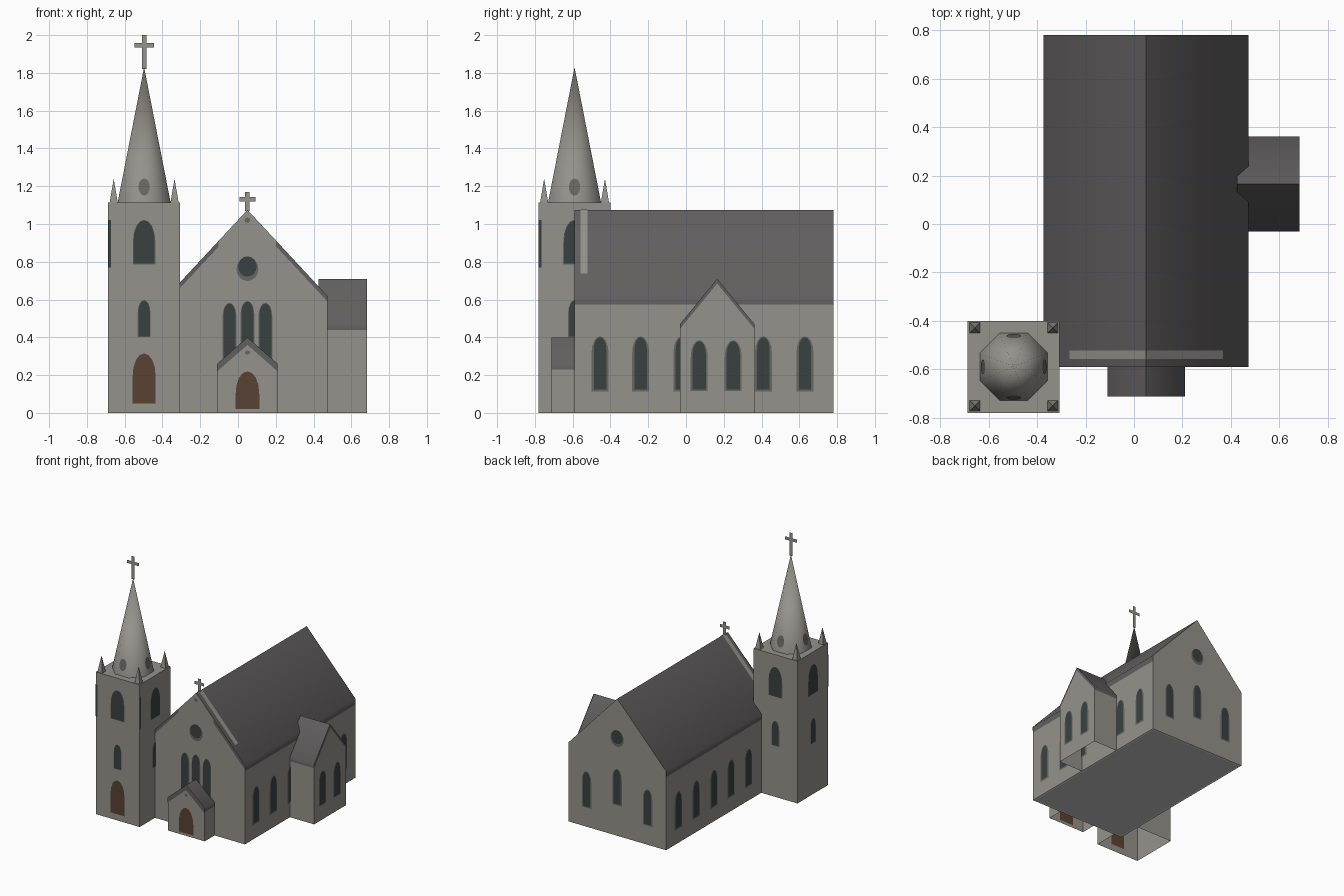
import bpy, bmesh, math
from mathutils import Vector

if "Cube" in bpy.data.objects:
    bpy.data.objects.remove(bpy.data.objects["Cube"])


def material(name, rgb):
    m = bpy.data.materials.new(name)
    m.diffuse_color = (*rgb, 1)
    m.use_nodes = True
    m.node_tree.nodes["Principled BSDF"].inputs["Base Color"].default_value = m.diffuse_color
    return m


STONE = material("stone", (0.295, 0.287, 0.257))
ROOF = material("slate", (0.120, 0.113, 0.113))
GLASS = material("dark_glass", (0.042, 0.051, 0.052))
FRAME = material("window_frame", (0.135, 0.133, 0.122))
DOOR = material("brown_door", (0.100, 0.055, 0.034))
FLOOR = material("pale_floor", (0.54, 0.54, 0.54))
RIM = material("white_floor_rim", (0.88, 0.87, 0.84))

Z = Vector((0, 0, 1))
FRONT, BACK = Vector((1, 0, 0)), Vector((-1, 0, 0))   # sideways direction of each wall
RIGHT, LEFT = Vector((0, 1, 0)), Vector((0, -1, 0))


def finish(name, bm, mats):
    me = bpy.data.meshes.new(name)
    bm.to_mesh(me)
    bm.free()
    for m in mats:
        me.materials.append(m)
    ob = bpy.data.objects.new(name, me)
    bpy.context.collection.objects.link(ob)
    return ob


def plate(name, outline, origin, u, mat, v=Z, lift=0.003):
    """Flat painted shape in the plane u, v, lifted off its wall."""
    n = u.cross(v).normalized()
    bm = bmesh.new()
    bm.faces.new([bm.verts.new(Vector(origin) + u * a + v * b + n * lift) for a, b in outline])
    return finish(name, bm, [mat])


def arch(w, z0, z1):
    """Slightly pointed arch outline."""
    h, rise = w / 2, min(w * 1.0, (z1 - z0) * 0.6)
    pts = [(-h, z0), (h, z0)]
    for i in range(9):
        t = math.pi * i / 8
        pts.append((h * math.cos(t), z1 - rise + rise * math.sin(t) ** 0.95))
    return pts


def oval(rx, rz, cz, n=16):
    return [(rx * math.cos(2 * math.pi * i / n), cz + rz * math.sin(2 * math.pi * i / n)) for i in range(n)]


def window(name, origin, u, w, z0, z1, rim=0.01):
    if rim:
        plate(name + "_frame", arch(w + 2 * rim, z0 - rim, z1 + rim / 2), origin, u, FRAME, lift=0.002)
    plate(name, arch(w, z0, z1), origin, u, GLASS, lift=0.004)


def door(name, origin, u, w, z0, z1):
    for side, lift in (("outside", 0.003), ("inside", -0.003)):
        plate(f"{name}_{side}", arch(w, z0, z1), origin, u, DOOR, lift=lift)


def house(name, origin, u, half, depth, band, eave, ridge, back=True, floor=False):
    """Gabled block; its gable faces outward and it runs inward by depth."""
    inward = Z.cross(u)
    prof = [(half, 0), (half, band), (half, eave), (0, ridge), (-half, eave), (-half, band), (-half, 0)]
    bm = bmesh.new()
    a = [bm.verts.new(Vector(origin) + u * x + Z * z) for x, z in prof]
    b = [bm.verts.new(v.co + inward * depth) for v in a]
    bm.faces.new(a)
    if back:
        bm.faces.new(b[::-1])
    for i in range(6):
        f = bm.faces.new((a[i], a[i + 1], b[i + 1], b[i]))
        f.material_index = int(min(v.co.z for v in f.verts) > band - 1e-5)
    if floor:
        f = bm.faces.new((a[0], b[0], b[6], a[6]))
    bmesh.ops.recalc_face_normals(bm, faces=bm.faces)
    if floor:   # pale underside with a white rim
        rim = bmesh.ops.inset_region(bm, faces=[f], thickness=0.02)["faces"]
        f.material_index = 2
        for g in rim:
            g.material_index = 3
    ob = finish(name, bm, [STONE, ROOF, FLOOR, RIM] if floor else [STONE, ROOF])
    bpy.ops.object.select_all(action='DESELECT')
    bpy.context.view_layer.objects.active = ob
    ob.select_set(True)
    bpy.ops.object.shade_smooth_by_angle(angle=math.radians(60))
    return ob


def gable_trim(name, origin, u, half, eave, ridge, t, start=0.0):
    """Dark edging under both slopes of a gable."""
    top = ridge - (ridge - eave) * start
    for s, side in ((1, "right"), (-1, "left")):
        pts = [(s * half * start, top), (s * half * start, top - t), (s * half, eave - t), (s * half, eave)]
        plate(f"{name}_{side}", pts[::s * -1], origin, u, ROOF)


def cross(name, origin, height, arm, t, bar):
    pts = [(t, 0), (t, bar - t), (arm, bar - t), (arm, bar + t), (t, bar + t), (t, height)]
    plate(name, pts + [(-x, z) for x, z in pts[::-1]], origin, FRONT, STONE, lift=0)


def cone(name, loc, r, h, sides, mat):
    bpy.ops.mesh.primitive_cone_add(vertices=sides, radius1=r, radius2=0, depth=h, end_fill_type='NOTHING',
                                    location=(loc[0], loc[1], loc[2] + h / 2), rotation=(0, 0, math.pi / sides))
    ob = bpy.context.object
    ob.name = name
    ob.data.materials.append(mat)
    return ob


# Nave, porch and side chapel
CX = 0.05
house("nave", (CX, -0.59, 0), FRONT, 0.423, 1.37, 0.573, 0.62, 1.075, floor=True)
house("porch", (CX, -0.712, 0), FRONT, 0.16, 0.122, 0.23, 0.26, 0.40, back=False)
house("side_chapel", (0.683, 0.165, 0), RIGHT, 0.197, 0.258, 0.44, 0.47, 0.71, back=False)
gable_trim("nave_trim", (CX, -0.59, 0), FRONT, 0.423, 0.62, 1.075, 0.03, 0.36)
gable_trim("porch_trim", (CX, -0.712, 0), FRONT, 0.16, 0.26, 0.40, 0.04)
gable_trim("chapel_trim", (0.683, 0.165, 0), RIGHT, 0.197, 0.47, 0.71, 0.025)

# Pale coping strip across the nave roof near the front
slope = (1.075 - 0.62) / 0.423
for s, u, side in ((1, RIGHT, "right"), (-1, LEFT, "left")):
    strip = [(-0.018, 0), (0.018, 0), (0.018, 0.315), (-0.018, 0.315)]
    plate("roof_coping_" + side, strip, (CX + s * 0.315, -0.54, 1.075 - 0.315 * slope), u, STONE,
          v=Vector((-s, 0, slope)))
cross("nave_cross", (CX, -0.55, 1.07), 0.10, 0.042, 0.012, 0.062)

# Nave side windows
for y in (-0.455, -0.24, -0.022, 0.41, 0.63):
    window("nave_window_right", (0.473, y, 0), RIGHT, 0.066, 0.125, 0.40, 0.012)
for y in (-0.24, -0.022, 0.19, 0.41, 0.63):
    window("nave_window_left", (-0.373, y, 0), LEFT, 0.066, 0.125, 0.40, 0.012)
for y in (0.07, 0.25):
    window("chapel_window", (0.683, y, 0), RIGHT, 0.07, 0.125, 0.38)

# Nave front and back windows
for dx, z0, z1 in ((-0.095, 0.29, 0.58), (0, 0.36, 0.59), (0.095, 0.29, 0.58)):
    window("front_lancet", (CX + dx, -0.59, 0), FRONT, 0.064, z0, z1, 0.005)
for dx, z0, z1 in ((-0.265, 0.16, 0.43), (0, 0.25, 0.52), (0.265, 0.16, 0.43)):
    window("back_window", (CX + dx, 0.78, 0), BACK, 0.062, z0, z1)
for y, u, end in ((-0.59, FRONT, "front"), (0.78, BACK, "back")):
    plate(f"{end}_round_window_frame", oval(0.058, 0.064, 0.762), (CX, y, 0), u, FRAME, lift=0.002)
    plate(f"{end}_round_window", oval(0.049, 0.054, 0.775), (CX, y, 0), u, GLASS, lift=0.004)
plate("gable_vent", oval(0.016, 0.014, 1.02, 8), (CX, -0.59, 0), FRONT, FRAME)
plate("porch_vent", oval(0.014, 0.012, 0.32, 8), (CX, -0.712, 0), FRONT, FRAME)
door("porch_door", (CX, -0.712, 0), FRONT, 0.125, 0.02, 0.22)

# Tower: open-bottomed square block
TX, TY, TH, TOP = -0.497, -0.59, 0.19, 1.115
bm = bmesh.new()
bmesh.ops.create_cube(bm, size=1)
for v in bm.verts:
    v.co = Vector((TX + v.co.x * 2 * TH, TY + v.co.y * 2 * TH, (v.co.z + 0.5) * TOP))
bm.normal_update()
bmesh.ops.delete(bm, geom=[f for f in bm.faces if f.normal.z < -0.5], context='FACES_ONLY')
finish("tower", bm, [STONE])

# Spire, pinnacles and cross
APO, SH = 0.14, 0.715
spire = cone("spire", (TX, TY, TOP), APO / math.cos(math.pi / 8), SH, 8, STONE)
for p in spire.data.polygons:
    p.use_smooth = True
for sx in (-1, 1):
    for sy in (-1, 1):
        cone("pinnacle", (TX + sx * 0.161, TY + sy * 0.161, TOP), 0.03, 0.125, 4, STONE)
cross("spire_cross", (TX, TY, 1.82), 0.18, 0.052, 0.012, 0.127)

# Tower and spire openings on all four sides
for u in (FRONT, RIGHT, BACK, LEFT):
    n = u.cross(Z)
    wall = Vector((TX, TY, 0)) + n * TH
    window("belfry_window", wall, u, 0.112, 0.79, 1.02, 0.004)
    window("tower_window", wall, u, 0.06, 0.405, 0.595, 0.004)
    base = Vector((TX, TY, TOP)) + n * APO
    plate("spire_opening", oval(0.03, 0.045, 0.08), base, u, FRAME, v=(Z * SH - n * APO) / SH)
# Narrow dark slits at the belfry corners
for u in (FRONT, RIGHT):
    slit = [(-TH, 0.77), (-TH + 0.014, 0.77), (-TH + 0.014, 1.02), (-TH, 1.02)]
    plate("corner_slit", slit, Vector((TX, TY, 0)) + u.cross(Z) * TH, u, GLASS)
door("tower_door", (TX, TY - TH, 0), FRONT, 0.122, 0.05, 0.315)
